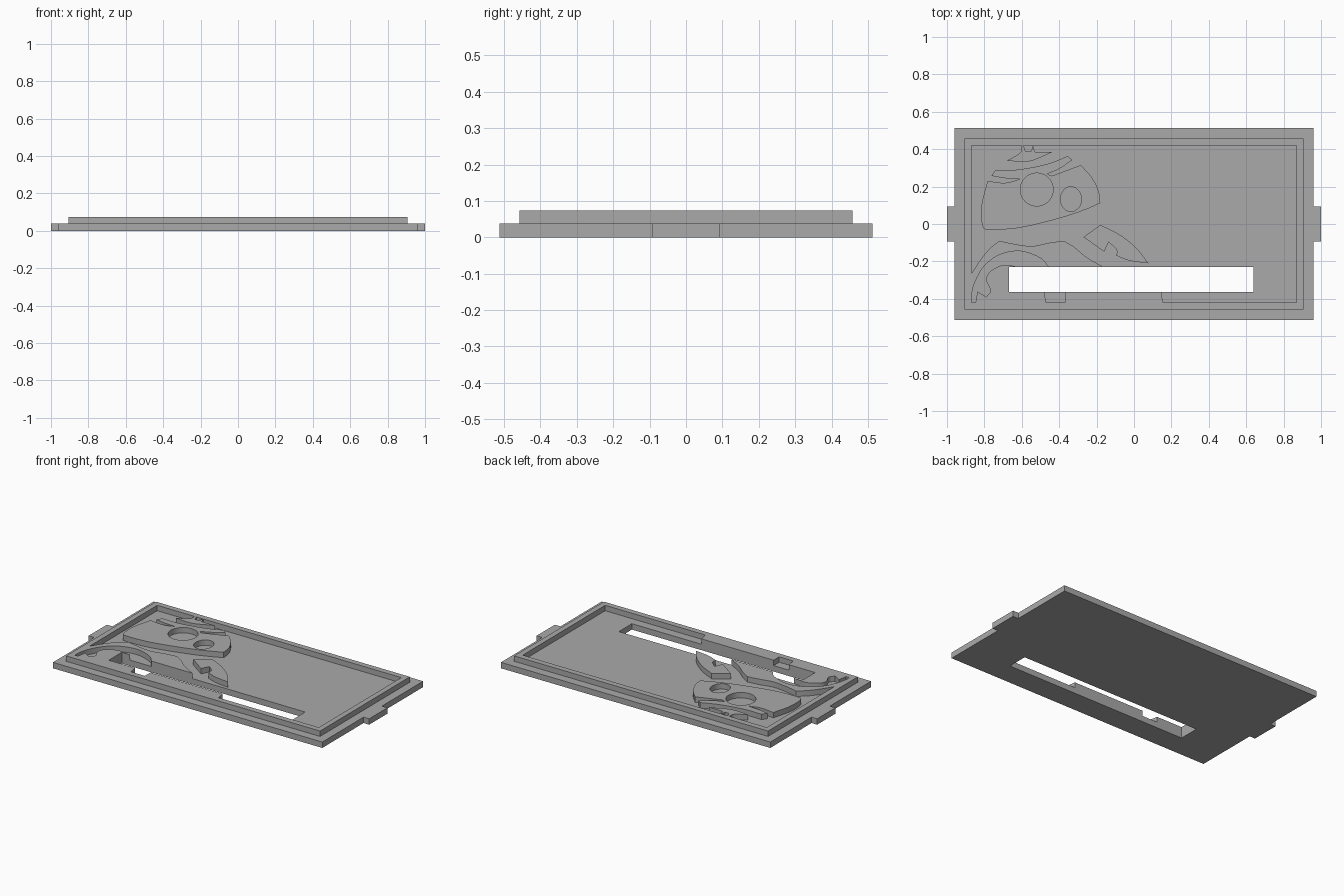
import bpy
import bmesh
import math
from mathutils import Vector

BASE_TOP = 0.038
RELIEF_TOP = 0.073

default_cube = bpy.data.objects.get("Cube")
if default_cube:
    bpy.data.objects.remove(default_cube, do_unlink=True)

# Single plain grey material
grey = bpy.data.materials.new("plain grey")
grey.use_nodes = True
colour = (0.4, 0.4, 0.4, 1)
grey.diffuse_color = colour
grey.node_tree.nodes["Principled BSDF"].inputs["Base Color"].default_value = colour


def smooth_run(points, steps=6):
    """Round a run of points with a Catmull-Rom curve through all of them."""
    knots = [Vector(p) for p in points]
    if len(knots) < 3:
        return knots
    padded = [2 * knots[0] - knots[1]] + knots + [2 * knots[-1] - knots[-2]]
    result = []
    for a, b, c, d in zip(padded, padded[1:], padded[2:], padded[3:]):
        for step in range(steps):
            t = step / steps
            result.append(b + (c - a) * t / 2
                          + (2 * a - 5 * b + 4 * c - d) * t * t / 2
                          + (3 * b - a - 3 * c + d) * t ** 3 / 2)
    return result + [knots[-1]]


def outline(*runs):
    """Join runs end to end, so that corners stay sharp only between runs."""
    joined = []
    for run in runs:
        for point in smooth_run(run):
            if not joined or (point - joined[-1]).length > 0.001:
                joined.append(point)
    return joined


def rectangle(left, right, front, back):
    return outline([(left, front), (right, front)], [(right, back), (left, back)])


def ellipse(x, y, radius_x, radius_y, sides=40):
    angles = [math.tau * i / sides for i in range(sides)]
    return [Vector((x + radius_x * math.cos(a), y + radius_y * math.sin(a))) for a in angles]


def slab(name, bottom, top, *loops):
    """Fill the first loop, leave the other loops as holes, and extrude upwards."""
    curve = bpy.data.curves.new(name, "CURVE")
    curve.dimensions = "2D"
    curve.fill_mode = "BOTH"
    curve.extrude = (top - bottom) / 2
    for loop in loops:
        spline = curve.splines.new("POLY")
        spline.points.add(len(loop) - 1)
        for target, point in zip(spline.points, loop):
            target.co = (point.x, point.y, 0, 1)
        spline.use_cyclic_u = True
    source = bpy.data.objects.new(name + " outline", curve)
    bpy.context.collection.objects.link(source)
    evaluated = source.evaluated_get(bpy.context.evaluated_depsgraph_get())
    mesh = bpy.data.meshes.new_from_object(evaluated)
    bpy.data.objects.remove(source, do_unlink=True)

    bm = bmesh.new()
    bm.from_mesh(mesh)
    bmesh.ops.translate(bm, verts=bm.verts, vec=(0, 0, (bottom + top) / 2))
    bmesh.ops.remove_doubles(bm, verts=bm.verts, dist=0.0001)
    bmesh.ops.recalc_face_normals(bm, faces=bm.faces)
    for face in bm.faces:
        face.smooth = False
    bm.to_mesh(mesh)
    bm.free()
    mesh.name = name
    mesh.materials.clear()
    mesh.materials.append(grey)
    part = bpy.data.objects.new(name, mesh)
    bpy.context.collection.objects.link(part)


# Base plate with a tab at each end and a slot right through
half_plate = [(0.96, -0.513), (0.96, -0.093), (1, -0.093),
              (1, 0.093), (0.96, 0.093), (0.96, 0.513)]
plate = [Vector((side * x, side * y)) for side in (1, -1) for x, y in half_plate]
slab("base_plate", 0, BASE_TOP, plate, rectangle(-0.667, 0.64, -0.363, -0.23))

# Raised border; its opening follows the figure's body, claw and foot
body_back = [(-0.87, -0.267), (-0.82, -0.19), (-0.77, -0.13), (-0.72, -0.09)]
body_top = [(-0.72, -0.09), (-0.64, -0.107), (-0.545, -0.118), (-0.45, -0.1), (-0.375, -0.09)]
body_front = [(-0.375, -0.09), (-0.32, -0.123), (-0.25, -0.18), (-0.163, -0.23)]
body_arch = [(-0.457, -0.23), (-0.505, -0.18), (-0.61, -0.145), (-0.72, -0.165),
             (-0.8, -0.225), (-0.85, -0.31), (-0.87, -0.385)]
claw_tip = [(-0.87, -0.42), (-0.847, -0.42)]
claw_notch = [(-0.837, -0.36), (-0.79, -0.39)]
claw_curve = [(-0.79, -0.39), (-0.767, -0.355), (-0.79, -0.3), (-0.77, -0.255),
              (-0.7, -0.22), (-0.61, -0.23)]
slot_end = [(-0.667, -0.23), (-0.667, -0.363)]
foot_gap = [[(-0.48, -0.363), (-0.47, -0.42)], [(-0.37, -0.42), (-0.37, -0.363)]]
foot_end = [(0.145, -0.363), (0.155, -0.42)]
opening = outline([(0.87, 0.42), (-0.87, 0.42)], body_back, body_top, body_front, body_arch,
                  claw_tip, claw_notch, claw_curve, slot_end, *foot_gap, foot_end,
                  [(0.87, -0.42)])
slab("border_and_body", BASE_TOP, RELIEF_TOP, rectangle(-0.905, 0.905, -0.457, 0.457), opening)

# Head with its brim and two sunken eyes
jaw = [(-0.783, 0.23), (-0.815, 0.1), (-0.81, -0.01), (-0.77, -0.03), (-0.61, -0.02),
       (-0.4, 0.03), (-0.265, 0.075), (-0.18, 0.112)]
face_front = [(-0.18, 0.112), (-0.19, 0.18), (-0.23, 0.255), (-0.285, 0.315)]
brow = [(-0.285, 0.315), (-0.37, 0.283), (-0.44, 0.257)]
brim_under = [(-0.463, 0.268), (-0.4, 0.295), (-0.33, 0.342)]
brim_top = [(-0.355, 0.363), (-0.45, 0.325), (-0.56, 0.3), (-0.655, 0.288), (-0.74, 0.29)]
brim_back = [(-0.762, 0.257), (-0.69, 0.245), (-0.61, 0.24)]
head_back = [(-0.61, 0.24), (-0.69, 0.22), (-0.783, 0.23)]
head = outline(jaw, face_front, brow, brim_under, brim_top, brim_back, head_back)
head.pop()
slab("head", BASE_TOP, RELIEF_TOP, head,
     ellipse(-0.52, 0.184, 0.088, 0.088), ellipse(-0.337, 0.133, 0.056, 0.066))

# Crest above the head, with two thin spikes meeting the border
crest_spikes = [[(-0.435, 0.385), (-0.53, 0.385)], [(-0.54, 0.42), (-0.55, 0.388)],
                [(-0.58, 0.388), (-0.59, 0.42)], [(-0.602, 0.42)]]
crest_back = [(-0.602, 0.42), (-0.61, 0.38), (-0.68, 0.338)]
crest_under = [(-0.68, 0.338), (-0.56, 0.335), (-0.435, 0.385)]
crest = outline(*crest_spikes, crest_back, crest_under)
crest.pop()
slab("crest", BASE_TOP, RELIEF_TOP, crest)

# Arm with a notched hand
arm_top = [(-0.18, -0.005), (-0.08, -0.055), (0.01, -0.125), (0.077, -0.21)]
arm_under = [(0.077, -0.21), (-0.02, -0.197), (-0.093, -0.17)]
thumb = [(-0.093, -0.17), (-0.095, -0.135), (-0.135, -0.097)]
slab("arm", BASE_TOP, RELIEF_TOP,
     outline([(-0.27, -0.07)], arm_top, arm_under, thumb, [(-0.16, -0.148)]))
